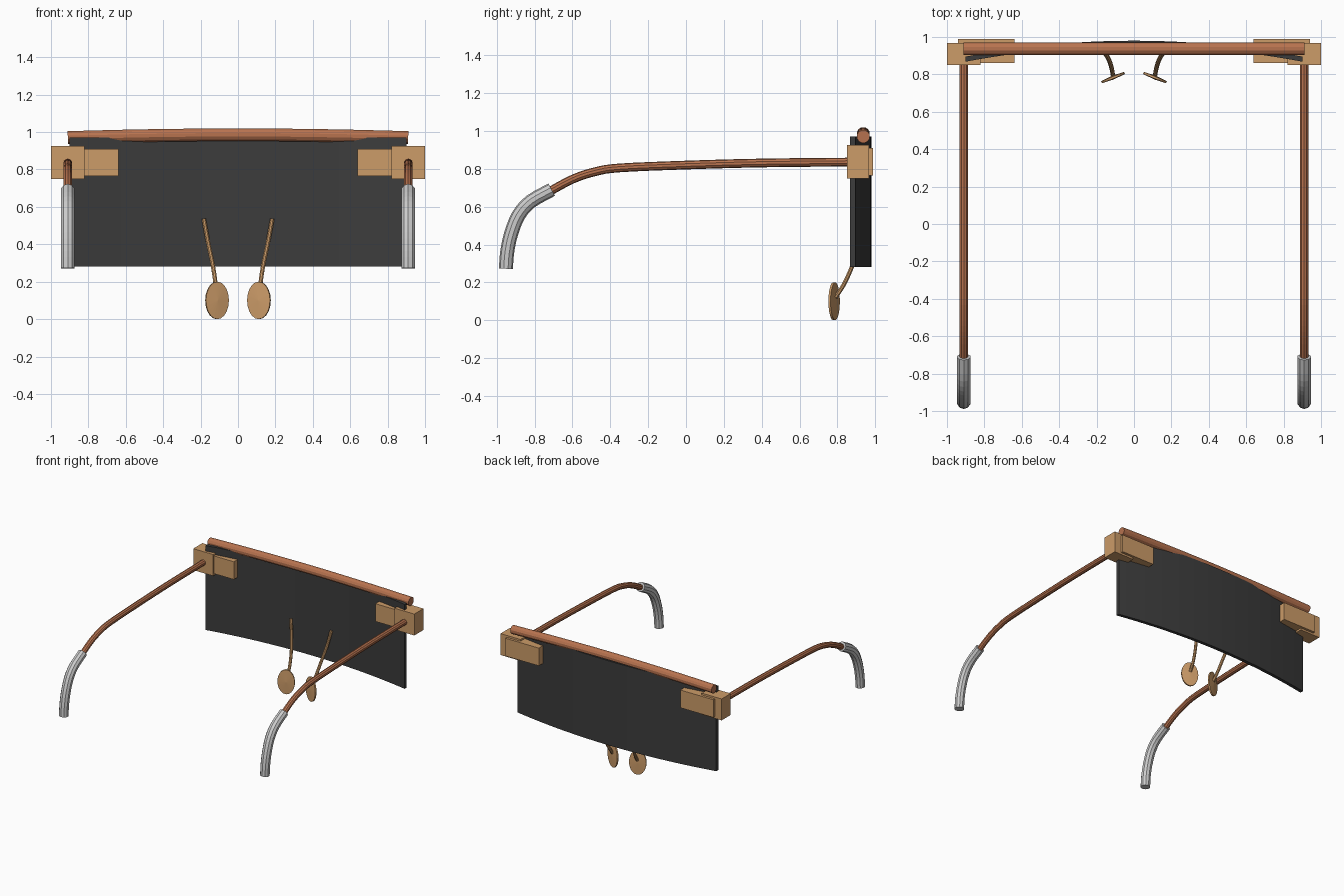
import bpy, bmesh, math
from mathutils import Vector, Matrix

if "Cube" in bpy.data.objects:
    bpy.data.objects.remove(bpy.data.objects["Cube"])


def material(name, r, g, b):
    m = bpy.data.materials.new(name)
    lin = [c / 12.92 if c <= 0.04045 else ((c + 0.055) / 1.055) ** 2.4 for c in (r, g, b)]
    m.diffuse_color = (*lin, 1)
    m.use_nodes = True
    m.node_tree.nodes["Principled BSDF"].inputs["Base Color"].default_value = m.diffuse_color
    return m


COPPER = material("copper", 0.72, 0.45, 0.31)
TAN = material("tan_metal", 0.80, 0.61, 0.41)
DARK = material("dark_lens", 0.235, 0.235, 0.235)
SILVER = material("silver_tip", 0.80, 0.80, 0.80)


def finish(name, bm, mat):
    bmesh.ops.recalc_face_normals(bm, faces=bm.faces)
    me = bpy.data.meshes.new(name)
    bm.to_mesh(me)
    bm.free()
    me.materials.append(mat)
    ob = bpy.data.objects.new(name, me)
    bpy.context.collection.objects.link(ob)
    return ob


def smooth_path(points, steps):
    """Catmull-Rom curve through the points."""
    p = [Vector(q) for q in points]
    p = [2 * p[0] - p[1]] + p + [2 * p[-1] - p[-2]]
    out = []
    for i in range(1, len(p) - 2):
        a, b, c, d = p[i - 1:i + 3]
        for s in range(steps):
            t = s / steps
            out.append(0.5 * (2 * b + (c - a) * t + (2 * a - 5 * b + 4 * c - d) * t * t
                              + (3 * b - a - 3 * c + d) * t ** 3))
    return out + [p[-2]]


def tube(name, points, radius, sides, mat, ref, steps=4):
    path = smooth_path(points, steps)
    bm = bmesh.new()
    rings = []
    for i, c in enumerate(path):
        t = (path[min(i + 1, len(path) - 1)] - path[max(i - 1, 0)]).normalized()
        u = (Vector(ref) - t * t.dot(Vector(ref))).normalized()
        v = t.cross(u)
        angles = [2 * math.pi * (k + 0.5) / sides for k in range(sides)]
        rings.append([bm.verts.new(c + radius * (u * math.cos(a) + v * math.sin(a))) for a in angles])
    for r, q in zip(rings, rings[1:]):
        for k in range(sides):
            n = (k + 1) % sides
            bm.faces.new((r[k], r[n], q[n], q[k]))
    bm.faces.new(rings[0])
    bm.faces.new(rings[-1])
    return finish(name, bm, mat)


def box(name, lo, hi, mat):
    bm = bmesh.new()
    bmesh.ops.create_cube(bm, size=1)
    for v in bm.verts:
        v.co = Vector([l + (h - l) * (c + 0.5) for l, h, c in zip(lo, hi, v.co)])
    return finish(name, bm, mat)


# Curved one-piece lens
bm = bmesh.new()
cols = []
N = 24
for i in range(N + 1):
    x = -0.9 + 1.8 * i / N
    y = 0.98 - 0.085 * (x / 0.9) ** 2
    cols.append([bm.verts.new(c) for c in
                 ((x, y, 0.28), (x, y, 0.97), (x, y - 0.027, 0.97), (x, y - 0.027, 0.28))])
for a, b in zip(cols, cols[1:]):
    for k in range(4):
        n = (k + 1) % 4
        bm.faces.new((a[k], a[n], b[n], b[k]))
bm.faces.new(cols[0])
bm.faces.new(cols[-1])
lens = finish("lens", bm, DARK)
for p in lens.data.polygons:
    p.use_smooth = abs(p.normal.y) > 0.9
lens.data.set_sharp_from_angle(angle=math.radians(30))

# Slightly arched brow bar
tube("brow_bar", [(-0.91, 0.937, 0.971), (-0.5, 0.937, 0.981), (0, 0.937, 0.986),
                  (0.5, 0.937, 0.981), (0.91, 0.937, 0.971)], 0.035, 12, COPPER, (0, 1, 0), 3)

for s, side in ((-1, "left"), (1, "right")):
    def mx(pts):
        return [(s * x, y, z) for x, y, z in pts]

    # Hinge blocks
    for nm, x0, x1, y0, y1, z0, z1 in (("hinge_block", 0.82, 1.0, 0.85, 0.968, 0.75, 0.925),
                                       ("hinge_plate", 0.64, 0.94, 0.86, 0.988, 0.765, 0.91)):
        xs = sorted((s * x0, s * x1))
        box(f"{nm}_{side}", (xs[0], y0, z0), (xs[1], y1, z1), TAN)

    # Temple arm and its curved ear tip
    X = 0.91
    tube(f"temple_arm_{side}", mx([(X, 0.88, 0.836), (X, 0.4, 0.831), (X, 0, 0.82), (X, -0.35, 0.805),
                                   (X, -0.48, 0.785), (X, -0.6, 0.745), (X, -0.74, 0.67)]),
         0.023, 10, COPPER, (1, 0, 0))
    tube(f"ear_tip_{side}", mx([(X, -0.71, 0.69), (X, -0.82, 0.628), (X, -0.885, 0.555),
                                (X, -0.925, 0.455), (X, -0.945, 0.36), (X, -0.952, 0.272)]),
         0.037, 10, SILVER, (1, 0, 0), 3)

    # Nose pad wire
    tube(f"nose_wire_{side}", mx([(0.183, 0.945, 0.535), (0.16, 0.92, 0.41), (0.135, 0.88, 0.29),
                                  (0.12, 0.835, 0.19), (0.112, 0.79, 0.12)]),
         0.012, 8, TAN, (1, 0, 0))

    # Oval nose pad, gently domed on both faces
    bm = bmesh.new()
    bmesh.ops.create_cone(bm, cap_ends=True, cap_tris=True, segments=20,
                          radius1=1, radius2=1, depth=0.012)
    for v in bm.verts:
        if v.co.xy.length < 0.1:
            v.co.z *= 1.8
    M = (Matrix.Translation((s * 0.112, 0.783, 0.1)) @ Matrix.Rotation(math.radians(-22 * s), 4, 'Z')
         @ Matrix.Diagonal((0.066, 1, 0.1, 1)) @ Matrix.Rotation(math.pi / 2, 4, 'X'))
    bm.transform(M)
    finish(f"nose_pad_{side}", bm, TAN)
